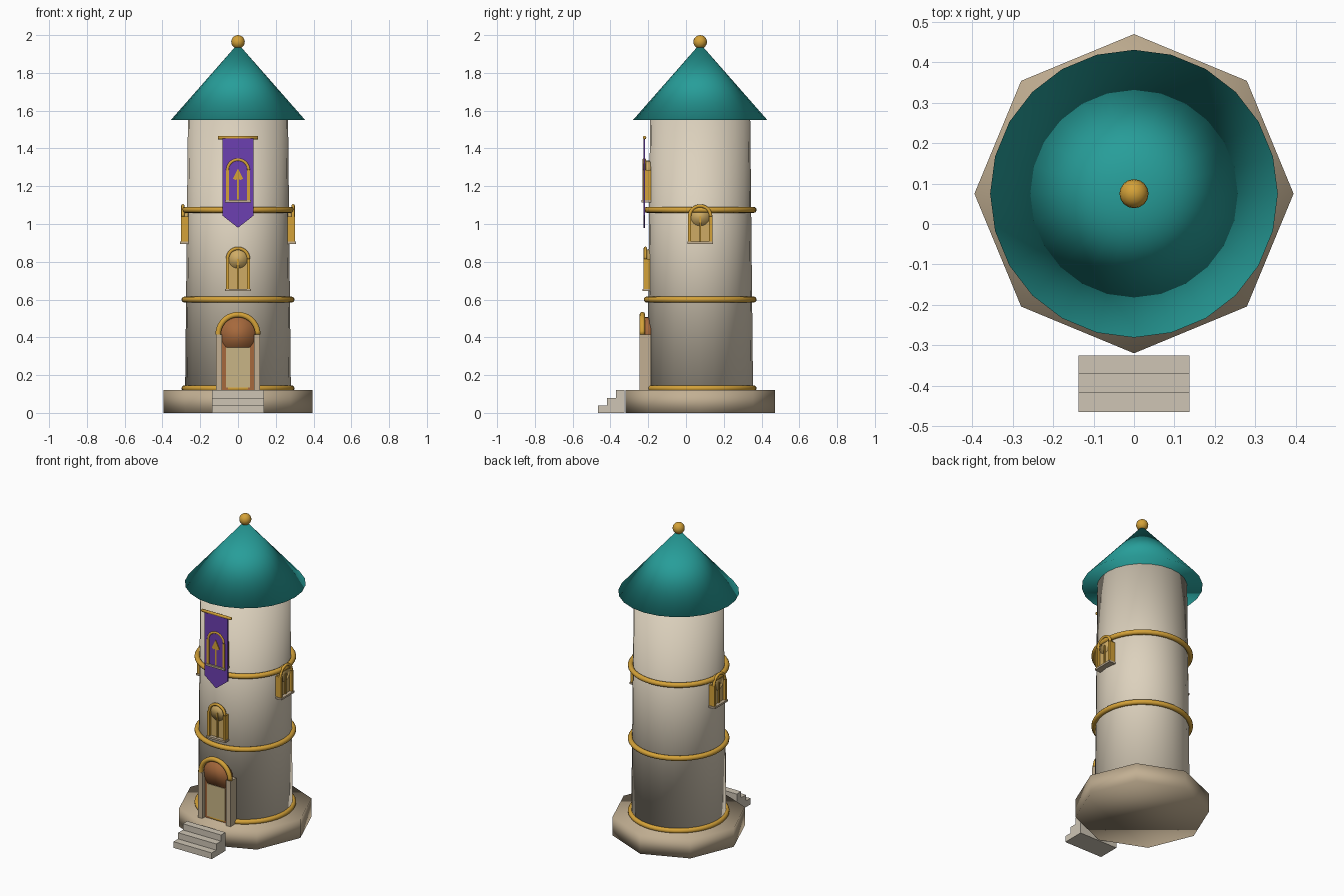
import bpy, bmesh, math
from mathutils import Matrix, Vector

cube = bpy.data.objects.get("Cube")
if cube:
    bpy.data.objects.remove(cube, do_unlink=True)


def material(name, r, g, b):
    m = bpy.data.materials.new(name)
    m.use_nodes = True
    m.diffuse_color = (r, g, b, 1)
    m.node_tree.nodes["Principled BSDF"].inputs["Base Color"].default_value = (r, g, b, 1)
    return m


STONE = material("pale stone", .72, .64, .51)
BASE = material("tan stone", .54, .43, .29)
STEP = material("grey stone", .62, .56, .46)
GOLD = material("gold", .66, .36, .04)
TEAL = material("teal roof", .02, .34, .32)
PURPLE = material("purple cloth", .15, .05, .44)
WOOD = material("brown wood", .38, .14, .045)
PANEL = material("pale wood", .58, .46, .24)
PANE = material("amber glass", .62, .41, .13)

AXIS = Matrix.Translation((0, .075, 0))     # centre line of the tower
FACING = Matrix.Rotation(math.pi / 2, 4, 'X')   # turns a z axis to -y
SIDES = 24


def finish(name, bm, mat, matrix, smooth=True):
    bmesh.ops.recalc_face_normals(bm, faces=bm.faces)
    mesh = bpy.data.meshes.new(name)
    bm.to_mesh(mesh)
    bm.free()
    mesh.transform(matrix)
    mesh.materials.append(mat)
    for p in mesh.polygons:
        p.use_smooth = smooth
    ob = bpy.data.objects.new(name, mesh)
    bpy.context.collection.objects.link(ob)
    return ob


def cone(name, mat, r1, r2, z1, z2, sides=SIDES, matrix=AXIS):
    bm = bmesh.new()
    bmesh.ops.create_cone(bm, cap_ends=True, segments=sides, radius1=r1, radius2=r2, depth=z2 - z1)
    return finish(name, bm, mat, matrix @ Matrix.Translation((0, 0, (z1 + z2) / 2)))


def box(name, mat, x, y, z, matrix=Matrix(), smooth=False):
    bm = bmesh.new()
    bmesh.ops.create_cube(bm, size=1)
    size = Matrix.Diagonal((x[1] - x[0], y[1] - y[0], z[1] - z[0], 1))
    mid = Matrix.Translation((sum(x) / 2, sum(y) / 2, sum(z) / 2))
    return finish(name, bm, mat, matrix @ mid @ size, smooth)


def ring(name, mat, major, minor, matrix, turn=1.0, steps=48):
    """Torus, or part of one, swept round z."""
    bm = bmesh.new()
    circle = bmesh.ops.create_circle(bm, segments=10, radius=minor, cap_ends=turn < 1,
                                     matrix=Matrix.Translation((major, 0, 0)) @ FACING)
    edges = list({e for v in circle["verts"] for e in v.link_edges})
    bmesh.ops.spin(bm, geom=edges, cent=(0, 0, 0), axis=(0, 0, 1),
                   angle=math.tau * turn, steps=steps, use_duplicate=False)
    bmesh.ops.remove_doubles(bm, verts=bm.verts, dist=1e-5)
    return finish(name, bm, mat, matrix)


def arch(name, mat, major, minor, y, z, matrix=Matrix()):
    ring(name, mat, major, minor, matrix @ Matrix.Translation((0, y, z)) @ FACING, .5, 20)


def disc(name, mat, radius, y1, y2, z, matrix=Matrix()):
    place = matrix @ Matrix.Translation((0, 0, z)) @ FACING
    cone(name, mat, radius, radius, -y2, -y1, SIDES, place)


def plate(name, mat, outline, y1, y2):
    """Flat outline in x and z, given thickness along y."""
    bm = bmesh.new()
    face = bm.faces.new([bm.verts.new((x, y1, z)) for x, z in outline])
    grown = bmesh.ops.extrude_face_region(bm, geom=[face])["geom"]
    bmesh.ops.translate(bm, vec=(0, y2 - y1, 0),
                        verts=[v for v in grown if isinstance(v, bmesh.types.BMVert)])
    return finish(name, bm, mat, Matrix(), False)


# Plinth, wall, roof and finial
cone("plinth", BASE, .395, .395, 0, .12, 8)
cone("tower_wall", STONE, .28, .265, .12, 1.56)
cone("roof", TEAL, .356, 0, 1.55, 1.955)
ball = bmesh.new()
bmesh.ops.create_uvsphere(ball, u_segments=16, v_segments=10, radius=.036)
finish("finial", ball, GOLD, AXIS @ Matrix.Translation((0, 0, 1.964)))

# Gold bands
for label, z in (("lower", .13), ("middle", .6), ("upper", 1.075)):
    ring(label + "_band", GOLD, .283, .016, AXIS @ Matrix.Translation((0, 0, z)))

# Front steps
for i, front in enumerate((-.465, -.418, -.37)):
    box(f"step_{i + 1}", STEP, (-.137, .137), (front, -.325), (i * .04, i * .04 + .04))

# Door
for side, label in ((-1, "right"), (1, "left")):
    box(label + "_door_post", BASE, sorted((side * .085, side * .117)), (-.245, -.185), (.12, .415))
arch("door_arch", GOLD, .105, .015, -.231, .415)
box("door", WOOD, (-.087, .087), (-.218, -.18), (.12, .415))
disc("door_top", WOOD, .092, -.221, -.18, .415)
box("door_panel", PANEL, (-.064, .064), (-.224, -.216), (.135, .345))


def window(name, matrix, height):
    """Arched window facing -y, its sill on z = 0 and the wall near y = 0."""
    top = height - .065
    box(name + "_sill", BASE, (-.068, .068), (-.03, .02), (0, .012), matrix)
    for side, label in ((-1, "right"), (1, "left")):
        box(f"{name}_{label}_post", GOLD, sorted((side * .048, side * .064)), (-.024, .02), (.012, top), matrix)
    arch(name + "_arch", GOLD, .056, .009, -.015, top, matrix)
    box(name + "_pane", PANE, (-.05, .05), (-.008, .02), (.012, top), matrix)
    disc(name + "_top", PANE, .05, -.01, .02, top, matrix)
    box(name + "_mullion", GOLD, (-.004, .004), (-.016, 0), (.012, top), matrix)


# Windows on the front and both sides
window("front_window", Matrix.Translation((0, -.2, .645)), .235)
window("banner_window", Matrix.Translation((0, -.206, 1.115)), .235)
for label, angle in (("left", 90), ("right", -90)):
    turn = Matrix.Rotation(math.radians(angle), 4, 'Z')
    window(label + "_window", AXIS @ turn @ Matrix.Translation((0, -.277, .895)), .21)

# Banner with rod and emblem
plate("banner", PURPLE, [(-.083, 1.455), (-.083, 1.045), (0, .98), (.083, 1.045), (.083, 1.455)],
      -.226, -.216)
cone("banner_rod", GOLD, .009, .009, -.105, .105, 12,
     Matrix.Translation((0, -.219, 1.457)) @ Matrix.Rotation(math.pi / 2, 4, 'Y'))
box("emblem_stem", GOLD, (-.005, .005), (-.23, -.224), (1.13, 1.25))
plate("emblem_head", GOLD, [(0, 1.295), (-.027, 1.24), (-.012, 1.232), (0, 1.242), (.012, 1.232), (.027, 1.24)],
      -.231, -.224)
